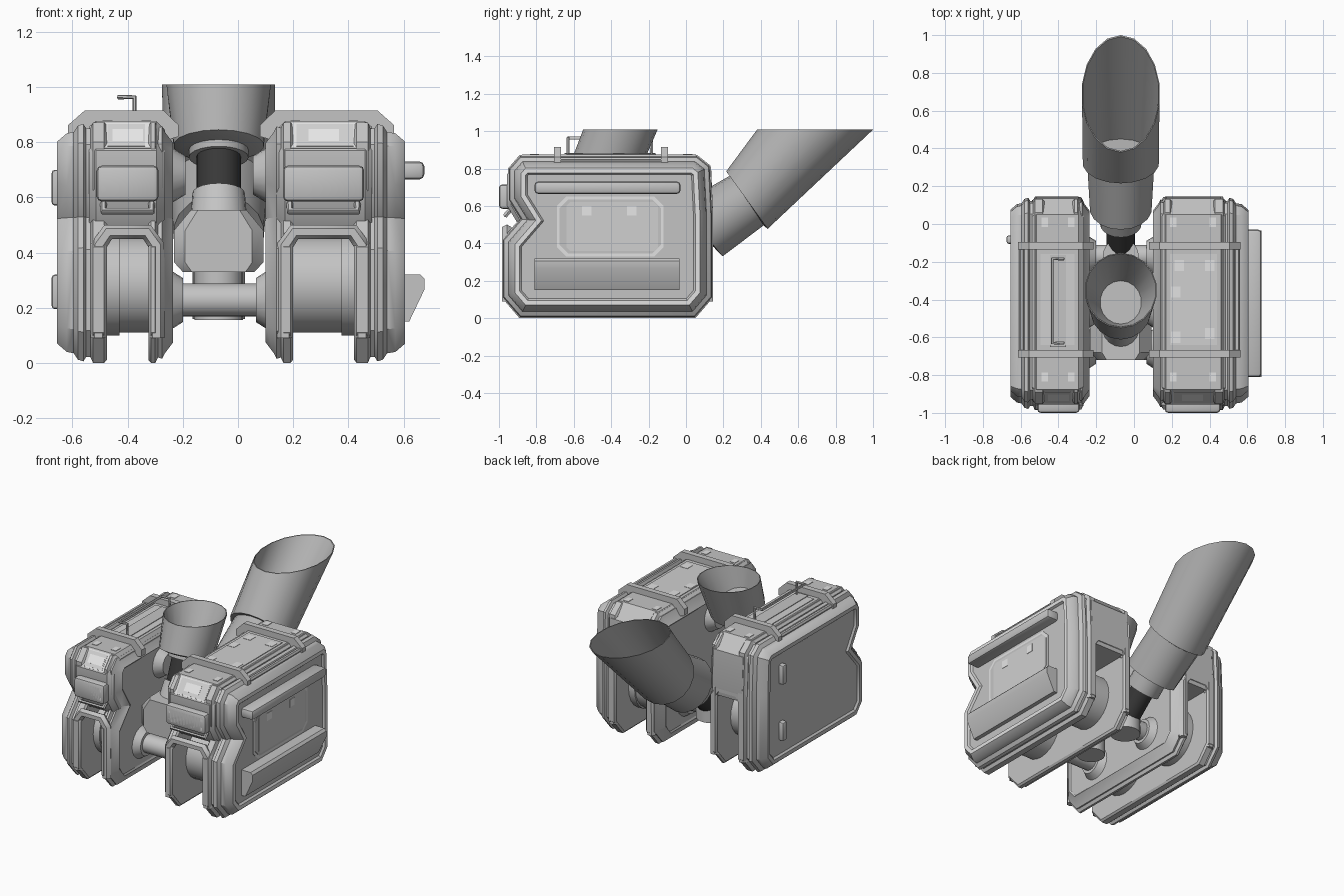
import bpy, bmesh, math
from mathutils import Vector, Matrix

if "Cube" in bpy.data.objects:
    bpy.data.objects.remove(bpy.data.objects["Cube"])


def mat(name, v):
    m = bpy.data.materials.new(name)
    m.diffuse_color = (v, v, v, 1)
    m.use_nodes = True
    m.node_tree.nodes["Principled BSDF"].inputs["Base Color"].default_value = m.diffuse_color
    return m


GREY = mat("hull grey", 0.55)
PIPE = mat("pipe grey", 0.44)
PANEL = mat("panel grey", 0.63)
TRIM = mat("trim grey", 0.76)
LIGHT = mat("light grey", 0.95)
DARK = mat("rubber dark", 0.04)
CX = -0.07  # centre line of the pipes


def finish(name, bm, m, smooth=True):
    bmesh.ops.recalc_face_normals(bm, faces=bm.faces)
    me = bpy.data.meshes.new(name)
    bm.to_mesh(me)
    bm.free()
    ob = bpy.data.objects.new(name, me)
    bpy.context.collection.objects.link(ob)
    me.materials.append(m)
    if smooth:
        bpy.ops.object.select_all(action='DESELECT')
        ob.select_set(True)
        bpy.context.view_layer.objects.active = ob
        bpy.ops.object.shade_smooth_by_angle(angle=math.radians(32))
    return ob


def loft(name, rings, m, smooth=True):
    bm = bmesh.new()
    vs = [[bm.verts.new(p) for p in r] for r in rings]
    n = len(vs[0])
    for a, b in zip(vs, vs[1:]):
        for i in range(n):
            bm.faces.new((a[i], a[(i + 1) % n], b[(i + 1) % n], b[i]))
    bm.faces.new(vs[0])
    bm.faces.new(vs[-1])
    return finish(name, bm, m, smooth)


def box(name, x, y, z, m=GREY, bevel=0.0, rot=0.0):
    bm = bmesh.new()
    bmesh.ops.create_cube(bm, size=1)
    if rot == 0:
        c, s = [(sum(q)) / 2 for q in (x, y, z)], [abs(q[1] - q[0]) for q in (x, y, z)]
    else:  # y and z are (centre, size)
        c, s = (sum(x) / 2, y[0], z[0]), (abs(x[1] - x[0]), y[1], z[1])
    bmesh.ops.scale(bm, vec=s, verts=bm.verts)
    if bevel:
        bmesh.ops.bevel(bm, geom=bm.edges[:], offset=bevel, segments=2, affect='EDGES', profile=0.5)
    bmesh.ops.transform(bm, matrix=Matrix.Translation(c) @ Matrix.Rotation(rot, 4, 'X'), verts=bm.verts)
    return finish(name, bm, m, bevel > 0)


def cyl(name, a, b, r, m=GREY, r2=None, n=20):
    a, b = Vector(a), Vector(b)
    d = b - a
    bm = bmesh.new()
    bmesh.ops.create_cone(bm, cap_ends=True, segments=n, radius1=r, radius2=r if r2 is None else r2, depth=d.length)
    q = d.to_track_quat('Z', 'Y').to_matrix().to_4x4()
    bmesh.ops.transform(bm, matrix=Matrix.Translation((a + b) / 2) @ q, verts=bm.verts)
    return finish(name, bm, m)


def rod(name, pts, r, m=GREY):
    cu = bpy.data.curves.new(name, 'CURVE')
    cu.dimensions = '3D'
    cu.bevel_depth, cu.bevel_resolution, cu.use_fill_caps = r, 1, True
    sp = cu.splines.new('POLY')
    sp.points.add(len(pts) - 1)
    for p, c in zip(sp.points, pts):
        p.co = (*c, 1)
    ob = bpy.data.objects.new(name, cu)
    bpy.context.collection.objects.link(ob)
    cu.materials.append(m)
    bpy.ops.object.select_all(action='DESELECT')
    ob.select_set(True)
    bpy.context.view_layer.objects.active = ob
    bpy.ops.object.convert(target='MESH')
    bpy.ops.object.shade_smooth_by_angle(angle=math.radians(50))


def inset(poly, d):
    """Mitred inward offset of a counter-clockwise (y, z) outline."""
    out = []
    for i, p in enumerate(poly):
        p, a, b = Vector(p), Vector(poly[i - 1]), Vector(poly[(i + 1) % len(poly)])
        e, f = (p - a).normalized(), (b - p).normalized()
        n1, n2 = Vector((-e.y, e.x)), Vector((-f.y, f.x))
        out.append(p + (n1 + n2) * d / (1 + n1.dot(n2)))
    return out


SIDE = [(-0.89, 0), (0.05, 0), (0.145, 0.11), (0.145, 0.55), (0.132, 0.815), (0.06, 0.872),
        (-0.89, 0.872), (-0.952, 0.80), (-0.952, 0.63), (-0.89, 0.53), (-0.985, 0.42), (-0.985, 0.11)]
UPPER = [(-0.89, 0.49), (0.135, 0.49), (0.145, 0.55), (0.135, 0.79), (0.05, 0.876),
         (-0.875, 0.876), (-0.956, 0.77), (-0.956, 0.6)]


def pod(tag, s, a0, a1, a2, a3):
    def slab(name, prof, steps):
        return loft(f"{tag}_{name}", [[(s * x, p.x, p.y) for p in inset(prof, d)] for x, d in steps], GREY)

    def X(u, v):
        return (s * u, s * v)
    # layered side walls, bridge over the slot
    slab("inner_wall", SIDE, [(a0 + .008, .10), (a0 + .008, .085), (a0, .075), (a0 + .03, .035), (a0 + .04, .015),
                              (a0 + .055, .02), (a0 + .065, 0), (a1 - .01, 0), (a1, .012)])
    wall = slab("outer_wall", SIDE, [(a2, .012), (a2 + .01, 0), (a2 + .05, 0), (a2 + .06, .022), (a2 + .075, .022),
                                     (a2 + .085, .006), (a2 + .105, .012), (a2 + .12, .035), (a3 - .035, .04),
                                     (a3, .07), (a3, .095), (a3 - .012, .105)])
    if s > 0:  # painted border band on the outer face
        wall.data.materials.append(TRIM)
        for f in wall.data.polygons[9 * len(SIDE):10 * len(SIDE)]:
            f.material_index = 1
    slab("upper_bridge", UPPER, [(a1 - .06, .03), (a1 - .03, 0), (a2 + .04, 0), (a2 + .065, .02)])
    # arched slot frames front and back
    for end, y, top in (("front", -.958, .475), ("back", .118, .53)):
        rod(f"{tag}_{end}_arch", [(s * x, y, z) for x, z in (
            (a1 - .03, .09), (a1 - .03, top - .05), (a1 + .005, top), (a2 - .005, top),
            (a2 + .03, top - .05), (a2 + .03, .09))], .029)
    # drums inside the slot
    for y in (-.66, -.18):
        cyl(f"{tag}_drum", (s * (a1 - .01), y, .285), (s * (a2 + .01), y, .285), .175, n=24)
        cyl(f"{tag}_drum_rim", (s * (a2 - .045), y, .285), (s * (a2 + .01), y, .285), .185, n=24)
    # headlamp with guard bar
    l0, l1 = a1 - .037, a2 + .037
    box(f"{tag}_headlamp", X(l0, l1), (-1, -.92), (.585, .715), GREY, .018)
    box(f"{tag}_headlamp_lens", X(l0 + .035, l1 - .035), (-1, -.996), (.61, .69), PANEL)
    for x in (l0 + .02, l1 - .035):
        for z in (.61, .665):
            box(f"{tag}_headlamp_mark", X(x, x + .015), (-1.0, -.995), (z, z + .018), LIGHT)
    rod(f"{tag}_headlamp_guard", [(s * x, y, z) for x, y, z in (
        (l0 + .025, -.93, .59), (l0 + .025, -.965, .55), (l1 - .025, -.965, .55), (l1 - .025, -.93, .59))], .014)
    # painted plates on brow and top
    mid = (a1 + a2) / 2
    box(f"{tag}_brow_border", X(a1 - .01, a2 + .02), (-.9155, .115), (.823, .005), TRIM, rot=.918)
    box(f"{tag}_brow_panel", X(a1 + .012, a2 - .002), (-.9165, .10), (.824, .005), PANEL, rot=.918)
    box(f"{tag}_brow_mark", X(mid - .055, mid + .055), (-.9175, .055), (.825, .005), LIGHT, rot=.918)
    box(f"{tag}_top_panel", X(a1 - .01, a2 + .02), (-.64, -.16), (.872, .880), PANEL)
    for y in (-.81, .01):
        for x in (a1 - .01, a2 - .02):
            box(f"{tag}_top_mark", X(x, x + .035), (y - .025, y + .025), (.872, .879), TRIM)
    # solid straps and side rail over the top
    for y in (-.687, -.115):
        out = [(s * x, z) for x, z in (
            (a0 - .02, .82), (a0 - .02, .862), (a0 + .035, .915), (a3 - .10, .915),
            (a3 - .04, .862), (a3 - .04, .80), (a3 - .10, .80), (a0 + .05, .80))]
        loft(f"{tag}_strap", [[(x, q, z) for x, z in out] for q in (y - .019, y + .019)], GREY, False)
    rod(f"{tag}_side_rail", [(s * (a3 - .06), -.70, .848), (s * (a3 - .06), -.10, .848)], .014)
    # axle flanges and upper hub on the inner face
    for y in (-.66, -.17):
        cyl(f"{tag}_axle_flange", (s * (a0 + .02), y, .228), (s * (a0 - .035), y, .228), .115, r2=.08)
    cyl(f"{tag}_upper_hub", (s * (a0 + .02), -.45, .68), (s * (a0 - .045), -.45, .68), .11, r2=.07)


pod("right_pod", 1, .10, .20, .42, .605)
pod("left_pod", -1, .235, .325, .475, .655)

# right pod: side tank, upper bar and framed panel
TANK = [(.58, .32), (.66, .32), (.675, .305), (.675, .265), (.62, .15), (.58, .15)]
loft("side_tank", [[(x, y, z) for x, z in TANK] for y in (-.81, -.035)], GREY)
box("side_bar", (.58, .675), (-.81, -.03), (.665, .73), GREY, .018)


def side_plate(name, y0, y1, z0, z1, c, x, m):
    pts = [(y0 + c, z0), (y1 - c, z0), (y1, z0 + c), (y1, z1 - c), (y1 - c, z1), (y0 + c, z1), (y0, z1 - c), (y0, z0 + c)]
    loft(name, [[(q, y, z) for y, z in pts] for q in (.592, x)], m, False)


side_plate("side_panel_border", -.69, -.12, .33, .65, .05, .597, TRIM)
side_plate("side_panel_frame", -.675, -.135, .345, .635, .047, .599, GREY)
side_plate("side_panel_plate", -.64, -.15, .36, .62, .02, .601, PANEL)
for y in (-.53, -.29):
    box("side_panel_mark", (.60, .6035), (y - .025, y + .025), (.55, .60), LIGHT)
for x, y in ((.22, -.6), (.40, -.58), (.22, -.36), (.40, -.22), (.24, -.22)):
    box("right_top_mark", (x - .025, x + .025), (y - .03, y + .03), (.878, .882), TRIM)

# left pod: hinge clips and top grab handle
for z0, z1 in ((.195, .32), (.57, .70)):
    box("hinge_clip", (-.675, -.63), (-.105, -.06), (z0, z1), GREY, .012)
rod("grab_handle", [(-.375, -.185, .87), (-.375, -.185, .963), (-.432, -.185, .963),
                    (-.432, -.63, .963), (-.375, -.63, .963), (-.375, -.63, .87)], .009)
box("handle_recess", (-.445, -.36), (-.65, -.165), (.878, .884), GREY)

# axles between the pods
for y in (-.66, -.17):
    cyl("cross_axle", (-.25, y, .228), (.12, y, .228), .06)
# central pipe fitting
loft("front_manifold", [[(CX + x * k, y, z) for x, z in (
    (-.13, .33), (.13, .33), (.162, .365), (.162, .48), (.10, .555), (-.10, .555), (-.162, .48), (-.162, .365))]
    for y, k in ((-.72, .75), (-.68, 1), (-.48, 1), (-.44, .75))], GREY)
cyl("manifold_collar", (CX, -.56, .5), (CX, -.512, .615), .105, r2=.095)
cyl("manifold_foot", (CX, -.50, .155), (CX, -.50, .34), .088)
cyl("link_pipe", (CX, -.50, .32), (CX, -.15, .28), .075)
cyl("rear_joint", (CX, -.17, .16), (CX, -.17, .36), .095)
cyl("front_neck", (CX, -.53, .57), (CX, -.435, .81), .08, DARK)
cyl("front_neck_collar", (CX, -.452, .745), (CX, -.43, .80), .108, PIPE)
cyl("rear_neck", (CX, -.15, .27), (CX, .04, .435), .075, DARK)
cyl("rear_neck_collar", (CX, .0, .40), (CX, .10, .485), .11, PIPE)


def pipe(name, sections, n=18):
    """Each section: front/lower (y, z), back/upper (y, z), half width in x."""
    rings = []
    for y0, z0, y1, z1, r in sections:
        c, h = Vector((CX, (y0 + y1) / 2, (z0 + z1) / 2)), Vector((0, (y0 - y1) / 2, (z0 - z1) / 2))
        rings.append([c + h * math.cos(t) + Vector((r * math.sin(t), 0, 0))
                      for t in (2 * math.pi * i / n for i in range(n))])
    loft(name, rings, PIPE)


# open pipes, both cut level at the top
pipe("front_funnel", [(-.585, .825, -.30, .72, .13), (-.612, .845, -.272, .73, .165), (-.55, 1.008, -.152, 1.008, .192),
                      (-.545, 1.008, -.157, 1.008, .187), (-.53, .88, -.30, .78, .11)])
pipe("rear_pipe_base", [(.165, .36, -.005, .58, .13), (.195, .33, -.03, .61, .165), (.42, .50, .24, .765, .18)])
pipe("rear_pipe", [(.42, .49, .235, .77, .185), (.437, .478, .215, .785, .204), (1.0, 1.008, .38, 1.008, .208),
                   (.992, 1.008, .387, 1.008, .203), (.45, .51, .25, .77, .18)])
